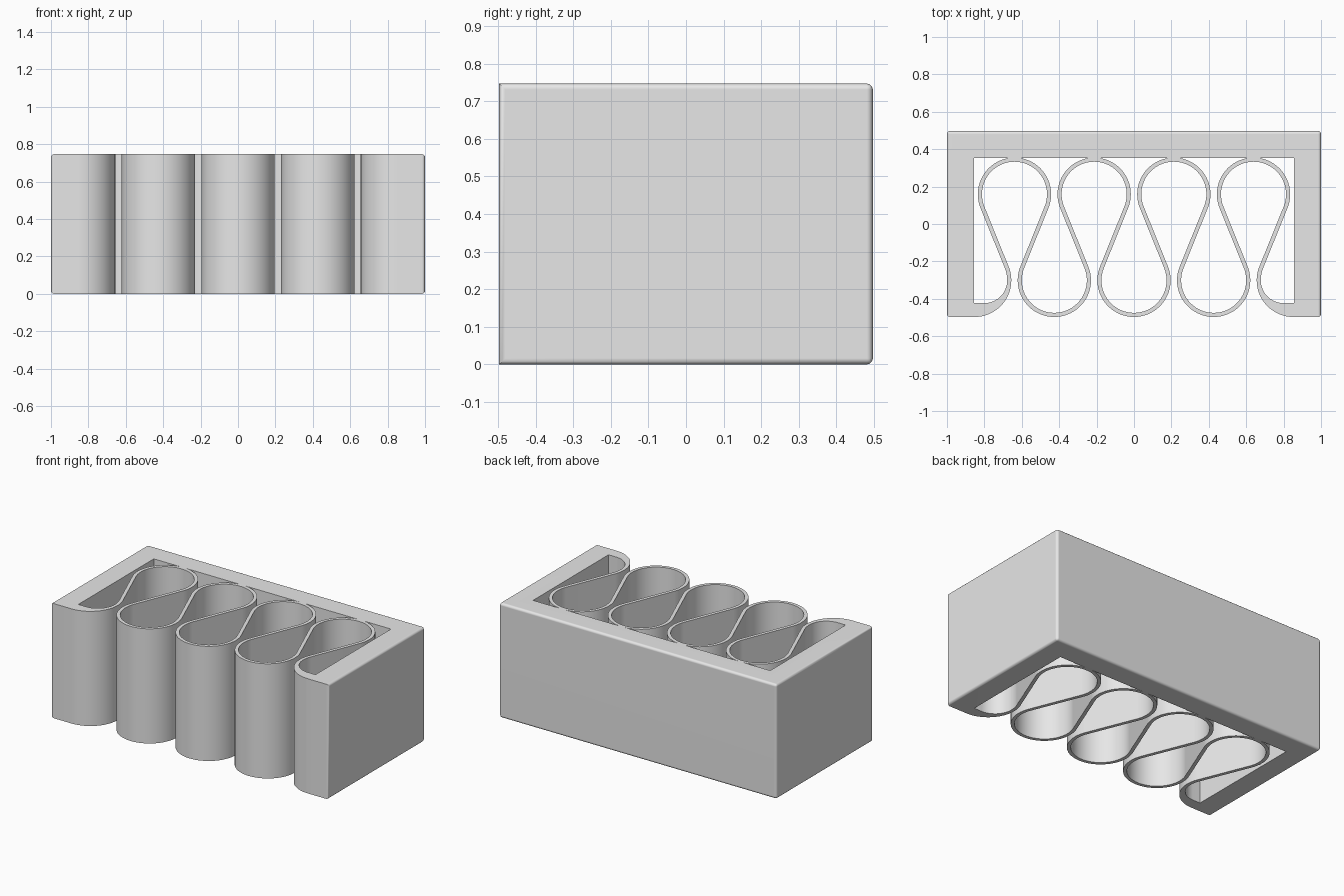
import bpy, bmesh
from math import acos, atan2, cos, sin, hypot, radians, pi

cube = bpy.data.objects.get("Cube")
if cube:
    bpy.data.objects.remove(cube, do_unlink=True)

HEIGHT = 0.747
FRONT, BACK = -0.497, 0.497      # depth limits
INNER_X, INNER_Y = 0.855, 0.354  # inside faces of the frame
R, HALF = 0.185, 0.011           # ribbon centreline radius, half thickness
STEP = 0.213                     # spacing between neighbouring loops
LOW_Y, HIGH_Y = FRONT + R + HALF, INNER_Y - R - HALF + 0.001

grey = bpy.data.materials.new("plain grey")
grey.use_nodes = True
grey.diffuse_color = (0.8, 0.8, 0.8, 1)
grey.node_tree.nodes["Principled BSDF"].inputs["Base Color"].default_value = (0.8, 0.8, 0.8, 1)


def arc(cx, cy, r, start, end, n):
    angles = [start + (end - start) * i / n for i in range(n + 1)]
    return [(cx + r * cos(a), cy + r * sin(a)) for a in angles]


def finish(name, bm):
    bmesh.ops.recalc_face_normals(bm, faces=bm.faces)
    mesh = bpy.data.meshes.new(name)
    bm.to_mesh(mesh)
    bm.free()
    mesh.materials.append(grey)
    obj = bpy.data.objects.new(name, mesh)
    bpy.context.collection.objects.link(obj)
    bpy.ops.object.select_all(action="DESELECT")
    obj.select_set(True)
    bpy.context.view_layer.objects.active = obj
    bpy.ops.object.shade_smooth_by_angle(angle=radians(40))
    weighted = obj.modifiers.new("weighted normals", "WEIGHTED_NORMAL")
    weighted.keep_sharp = True
    return obj


# Frame: back block, two side walls and their curled front feet
half = [(1, BACK), (1, FRONT)]
half += arc(4 * STEP, LOW_Y, R + HALF, 1.5 * pi, pi, 16)
half += arc(0.8, LOW_Y, 0.8 - 4 * STEP + R - HALF, pi, 1.5 * pi, 16)
half += [(INNER_X, half[-1][1]), (INNER_X, INNER_Y)]
outline = half + [(-x, y) for x, y in reversed(half)]

bm = bmesh.new()
base = bm.faces.new([bm.verts.new((x, y, 0)) for x, y in outline])
top = bmesh.ops.extrude_face_region(bm, geom=[base], use_keep_orig=True)["geom"]
bmesh.ops.translate(bm, vec=(0, 0, HEIGHT), verts=[v for v in top if isinstance(v, bmesh.types.BMVert)])
outer = [e for e in bm.edges if all(abs(v.co.x) > 0.999 for v in e.verts)]
bmesh.ops.bevel(bm, geom=outer, offset=0.016, offset_type="OFFSET", segments=3,
                profile=0.5, affect="EDGES")
finish("frame", bm)

# Ribbon: alternating front and back arcs joined by their crossing tangents
dx, dy = STEP, HIGH_Y - LOW_Y
tilt = acos(2 * R / hypot(dx, dy)) - atan2(dy, dx)
left, right = [], []
for i in range(9):
    cx = (i - 4) * STEP
    if i % 2:
        args = (cx, HIGH_Y, pi - tilt, tilt, -1)
    else:
        start = 2 * pi if i == 0 else pi + tilt
        end = pi if i == 8 else 2 * pi - tilt
        args = (cx, LOW_Y, start, end, 1)
    x, y, start, end, side = args
    n = 8 if i in (0, 8) else 40
    left += arc(x, y, R - side * HALF, start, end, n)
    right += arc(x, y, R + side * HALF, start, end, n)

bm = bmesh.new()
rows = [[bm.verts.new((x, y, z)) for x, y in line]
        for line, z in ((left, 0), (right, 0), (right, HEIGHT), (left, HEIGHT))]
for a, b in zip(rows, rows[1:] + rows[:1]):
    for k in range(len(a) - 1):
        bm.faces.new((a[k], a[k + 1], b[k + 1], b[k]))
for end in (0, -1):
    bm.faces.new([row[end] for row in rows])
finish("folded_ribbon", bm)
